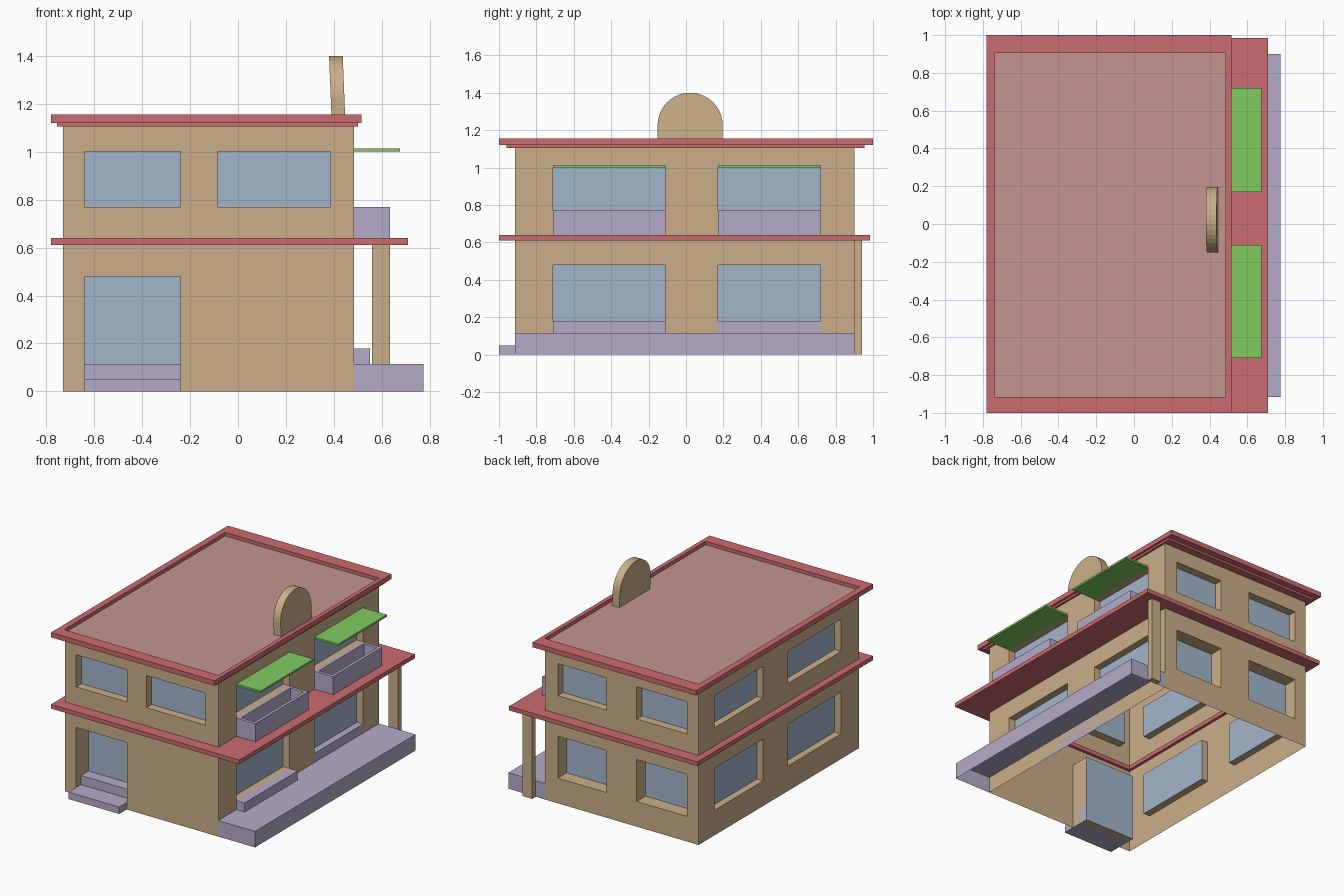
import bpy, bmesh, math
from mathutils import Vector

if "Cube" in bpy.data.objects:
    bpy.data.objects.remove(bpy.data.objects["Cube"])


def mat(name, r, g, b):
    m = bpy.data.materials.new(name)
    m.diffuse_color = (r, g, b, 1)
    m.use_nodes = True
    m.node_tree.nodes["Principled BSDF"].inputs["Base Color"].default_value = m.diffuse_color
    return m


TAN = mat("tan", 0.60, 0.43, 0.25)
RED = mat("red", 0.60, 0.15, 0.16)
PINK = mat("roof_pink", 0.55, 0.30, 0.28)
LILAC = mat("lilac", 0.46, 0.41, 0.58)
BLUE = mat("glass_blue", 0.37, 0.47, 0.60)
GREEN = mat("green", 0.22, 0.60, 0.12)


def make(name, bm, m, normals=True):
    if normals:
        bmesh.ops.recalc_face_normals(bm, faces=bm.faces)
    me = bpy.data.meshes.new(name)
    bm.to_mesh(me)
    bm.free()
    me.materials.append(m)
    ob = bpy.data.objects.new(name, me)
    bpy.context.collection.objects.link(ob)
    return ob


def box(name, x, y, z, m, bottom=True):
    bm = bmesh.new()
    bmesh.ops.create_cube(bm, size=1)
    for v in bm.verts:
        v.co = [r[0] + (c + 0.5) * (r[1] - r[0]) for c, r in zip(v.co, (x, y, z))]
    if not bottom:
        low = [f for f in bm.faces if f.calc_center_median().z < z[0] + 1e-4]
        bmesh.ops.delete(bm, geom=low, context='FACES')
    return make(name, bm, m)


def ring(name, outer, inner, z, m):
    """Rectangular frame; outer and inner are (x0, x1, y0, y1)."""
    bm = bmesh.new()
    loops = []
    for r, h in ((outer, z[0]), (outer, z[1]), (inner, z[1]), (inner, z[0])):
        loops.append([bm.verts.new((r[i], r[j], h)) for i, j in ((0, 2), (1, 2), (1, 3), (0, 3))])
    for k in range(4):
        a, b = loops[k], loops[(k + 1) % 4]
        for i in range(4):
            j = (i + 1) % 4
            bm.faces.new((a[i], a[j], b[j], b[i]))
    return make(name, bm, m)


def wall(name, place, span, openings):
    """Sheet wall; openings (u0, u1, z0, z1, depth) get reveals and a pane.
    place(u, d, z) gives the point at depth d behind the wall plane."""
    bm, panes = bmesh.new(), bmesh.new()

    def quad(target, *pts):
        target.faces.new([target.verts.new(place(*p)) for p in pts])

    us = sorted({*span, *(o[0] for o in openings), *(o[1] for o in openings)})
    zs = sorted({0, TOP, *(o[2] for o in openings), *(o[3] for o in openings)})
    for a, b in zip(us, us[1:]):
        for c, d in zip(zs, zs[1:]):
            u, z = (a + b) / 2, (c + d) / 2
            if not any(o[0] < u < o[1] and o[2] < z < o[3] for o in openings):
                quad(bm, (a, 0, c), (b, 0, c), (b, 0, d), (a, 0, d))
    for a, b, c, d, t in openings:
        rim = [(a, c), (b, c), (b, d), (a, d)]
        for (u, z), (v, w) in zip(rim, rim[1:] + rim[:1]):
            quad(bm, (u, 0, z), (v, 0, w), (v, t, w), (u, t, z))
        quad(panes, (a, t, c), (b, t, c), (b, t, d), (a, t, d))
    bmesh.ops.remove_doubles(bm, verts=bm.verts, dist=1e-5)
    make(name + "_wall", bm, TAN, False)
    make(name + "_panes", panes, BLUE, False)


# Walls with recessed windows and doors
X0, X1, Y0, Y1, TOP = -0.73, 0.485, -0.915, 0.90, 1.11
LOW, HIGH = (0.18, 0.48), (0.77, 1.0)
BAYS = ((-0.71, -0.11), (0.17, 0.72))
wall("front", lambda u, d, z: (u, Y0 + d, z), (X0, X1),
     [(-0.64, -0.24, 0, 0.48, 0.14), (-0.64, -0.24, *HIGH, 0.06), (-0.085, 0.385, *HIGH, 0.06)])
wall("back", lambda u, d, z: (-u, Y1 - d, z), (-X1, -X0),
     [(a, b, *h, t) for a, b in ((-0.385, 0.0), (0.24, 0.64)) for h, t in ((LOW, 0.1), (HIGH, 0.06))])
wall("left", lambda u, d, z: (X0 + d, -u, z), (-Y1, -Y0),
     [(-b, -a, *h, 0.05) for a, b in BAYS for h in (LOW, HIGH)])
wall("right", lambda u, d, z: (X1 - d, u, z), (Y0, Y1),
     [(*BAYS[0], *LOW, 0.05), (*BAYS[1], 0.115, 0.48, 0.05)] + [(*b, *HIGH, 0.05) for b in BAYS])

# Storey ledge, cornice and roof
ring("storey_ledge", (-0.78, 0.71, -1.0, 0.985), (-0.71, 0.465, -0.895, 0.88), (0.61, 0.64), RED)
ring("cornice", (-0.755, 0.50, -0.96, 0.955), (-0.72, 0.475, -0.905, 0.89), (1.105, 1.125), RED)
ring("roof_rim", (-0.78, 0.515, -1.0, 1.0), (-0.735, 0.485, -0.915, 0.905), (1.12, 1.155), RED)
box("roof_deck", (-0.74, 0.49), (-0.92, 0.91), (1.115, 1.13), PINK)

# Leaning arched gable on the roof
bm = bmesh.new()
R, CY, CZ, SEG = 0.174, 0.022, 1.226, 20
prof = [(CY - R, 1.125)] + [(CY - R * math.cos(math.pi * i / SEG), CZ + R * math.sin(math.pi * i / SEG))
                            for i in range(SEG + 1)] + [(CY + R, 1.125)]
f = bm.faces.new([bm.verts.new((0.391 - (z - 1.125) * 0.04, y, z)) for y, z in prof])
ext = bmesh.ops.extrude_face_region(bm, geom=[f])
bmesh.ops.translate(bm, vec=Vector((0.057, 0, 0)),
                    verts=[g for g in ext["geom"] if isinstance(g, bmesh.types.BMVert)])
make("roof_arch", bm, TAN)

# Porch, pillar and steps
box("porch", (X1, 0.775), (Y0, Y1), (0, 0.115), LILAC, bottom=False)
box("porch_pillar", (0.56, 0.635), (0.90, 0.94), (0, 0.61), TAN)
box("lower_step", (-0.64, -0.24), (-1.0, -0.86), (0, 0.05), LILAC)
box("upper_step", (-0.64, -0.24), (-0.86, -0.776), (0, 0.115), LILAC)
box("window_bench", (X1, 0.55), BAYS[0], (0.115, 0.18), LILAC)
box("side_door_step", (X1 - 0.049, X1), BAYS[1], (0.115, 0.18), LILAC)

# Planters and awnings on the right side
for i, (a, b) in enumerate(BAYS):
    w = 0.022
    ring(f"planter_{i}", (X1, 0.635, a, b), (X1 + w, 0.635 - w, a + w, b - w), (0.64, 0.77), LILAC)
    box(f"awning_{i}", (X1, 0.675), (a, b), (1.0, 1.014), GREEN)
